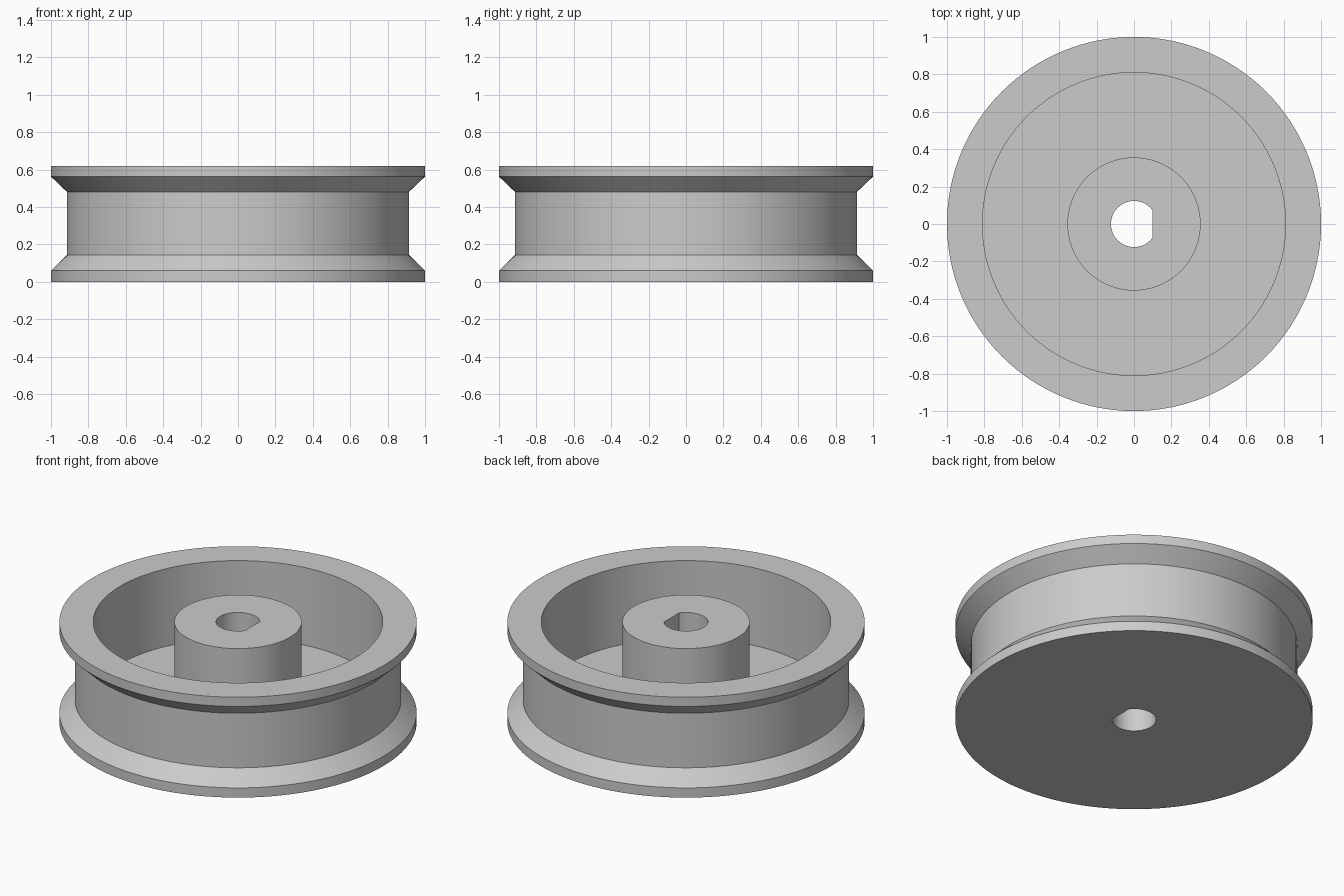
import bpy
import bmesh
from math import cos, sin, tau, radians

if "Cube" in bpy.data.objects:
    bpy.data.objects.remove(bpy.data.objects["Cube"], do_unlink=True)

SEGMENTS = 128
HEIGHT = 0.62
FLOOR = 0.14
BORE = 0.123
FLAT_X = BORE * cos(tau * 13 / SEGMENTS)  # flat of the D-shaped bore

# Grey material
grey = bpy.data.materials.new("plain grey")
grey.use_nodes = True
colour = (0.6, 0.6, 0.6, 1)
grey.diffuse_color = colour
grey.node_tree.nodes["Principled BSDF"].inputs["Base Color"].default_value = colour

# Closed section (radius, z): bore, base, outer groove, rim, recess, hub
section = [
    (BORE, 0), (1, 0), (1, 0.06), (0.914, 0.144), (0.914, 0.481),
    (1, 0.563), (1, HEIGHT), (0.81, HEIGHT), (0.81, FLOOR),
    (0.356, FLOOR), (0.356, HEIGHT), (BORE, HEIGHT),
]


def ring(bm, radius, z):
    verts = []
    for i in range(SEGMENTS):
        a = tau * i / SEGMENTS
        x, y = radius * cos(a), radius * sin(a)
        if radius == BORE:
            x = min(x, FLAT_X)
        verts.append(bm.verts.new((x, y, z)))
    return verts


# Grooved wheel with hub, turned from the section
bm = bmesh.new()
rings = [ring(bm, r, z) for r, z in section]
for lower, upper in zip(rings, rings[1:] + rings[:1]):
    for i in range(SEGMENTS):
        j = (i + 1) % SEGMENTS
        bm.faces.new((lower[i], lower[j], upper[j], upper[i]))
bmesh.ops.recalc_face_normals(bm, faces=bm.faces)
mesh = bpy.data.meshes.new("grooved_wheel")
bm.to_mesh(mesh)
bm.free()
mesh.materials.append(grey)
wheel = bpy.data.objects.new("grooved_wheel", mesh)
bpy.context.collection.objects.link(wheel)

# Smooth round walls, crisp rims
bpy.ops.object.select_all(action="DESELECT")
wheel.select_set(True)
bpy.context.view_layer.objects.active = wheel
bpy.ops.object.shade_smooth_by_angle(angle=radians(30))
